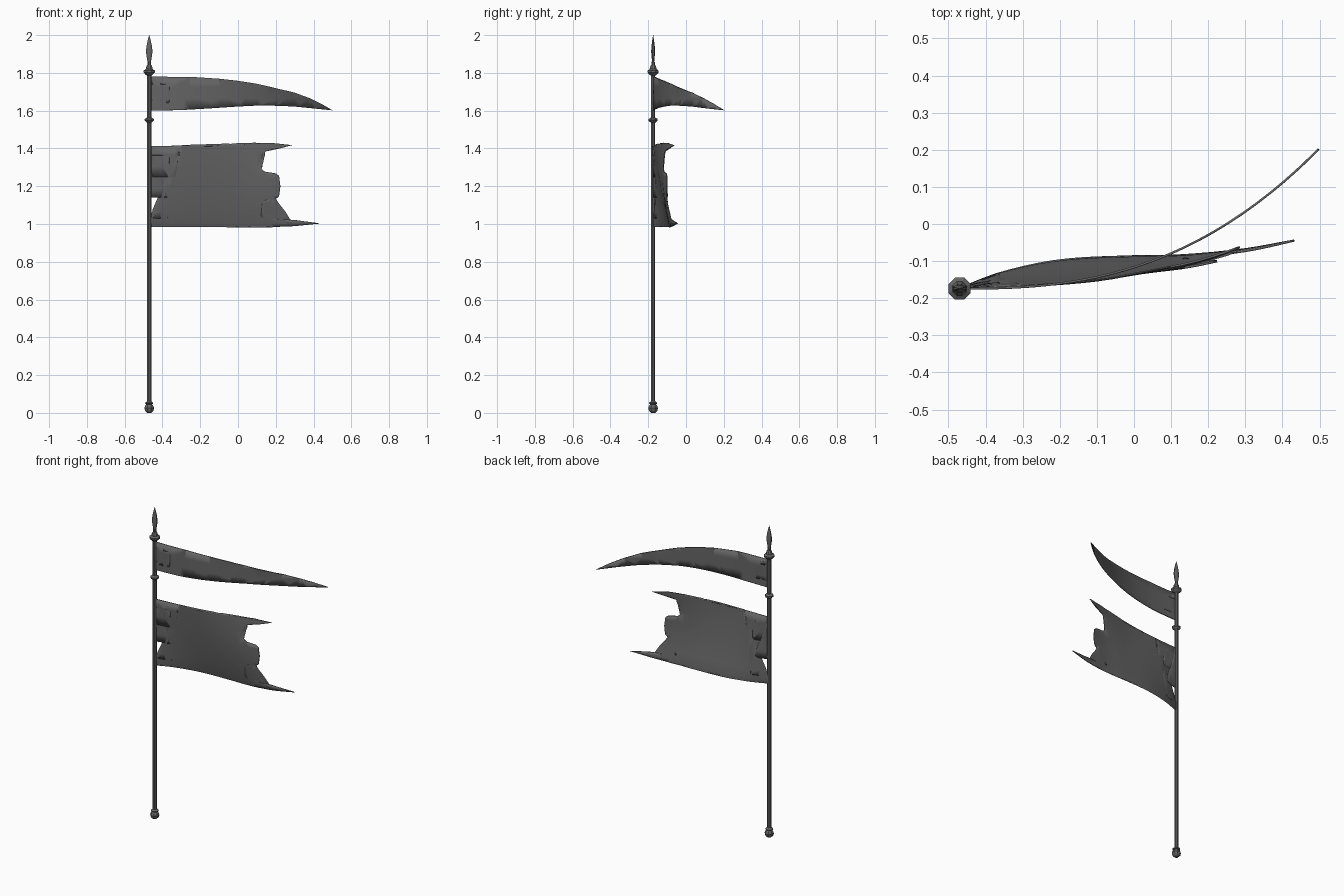
import bpy, bmesh, math
from mathutils import Vector

if "Cube" in bpy.data.objects:
    bpy.data.objects.remove(bpy.data.objects["Cube"])

PX, PY = -0.47, -0.174  # pole axis

grey = bpy.data.materials.new("dark grey")
grey.use_nodes = True
grey.diffuse_color = (0.13, 0.13, 0.13, 1)
grey.node_tree.nodes["Principled BSDF"].inputs["Base Color"].default_value = grey.diffuse_color


def finish(name, bm, angle):
    mesh = bpy.data.meshes.new(name)
    bm.to_mesh(mesh)
    bm.free()
    mesh.materials.append(grey)
    obj = bpy.data.objects.new(name, mesh)
    bpy.context.collection.objects.link(obj)
    bpy.context.view_layer.objects.active = obj
    for other in bpy.context.selected_objects:
        other.select_set(False)
    obj.select_set(True)
    bpy.ops.object.shade_smooth_by_angle(angle=math.radians(angle))
    return obj


def lathe(name, profile, flat=1.0, sides=8):
    """Closed turned part around the pole axis from (radius, height) pairs."""
    bm = bmesh.new()
    rings = []
    for r, z in profile:
        ring = []
        for i in range(sides):
            a = math.tau * (i + 0.5) / sides
            ring.append(bm.verts.new((PX + r * math.cos(a), PY + r * flat * math.sin(a), z)))
        rings.append(ring)
    for low, high in zip(rings, rings[1:]):
        for i in range(sides):
            j = (i + 1) % sides
            bm.faces.new((low[i], low[j], high[j], high[i]))
    bm.faces.new(rings[0][::-1])
    bm.faces.new(rings[-1])
    return finish(name, bm, 25)


def curve_at(points, x):
    """Smooth interpolation through (x, y) points."""
    x = min(max(x, points[0][0]), points[-1][0])
    i = max(k for k in range(len(points) - 1) if points[k][0] <= x)
    (x0, y0), (x1, y1) = points[i], points[i + 1]

    def slope(k):
        a, b = points[max(k - 1, 0)], points[min(k + 1, len(points) - 1)]
        return (b[1] - a[1]) / (b[0] - a[0])

    h = x1 - x0
    t = (x - x0) / h
    return ((2 * t**3 - 3 * t**2 + 1) * y0 + (t**3 - 2 * t**2 + t) * h * slope(i)
            + (3 * t**2 - 2 * t**3) * y1 + (t**3 - t**2) * h * slope(i + 1))


def window(low, high, edge=-0.362, c=0.013):
    """Rounded notch beside the pole, listed from bottom to top."""
    return [(PX, low), (edge - c, low), (edge - c / 4, low + c / 4), (edge, low + c),
            (edge, high - c), (edge - c / 4, high - c / 4), (edge - c, high), (PX, high)]


def cloth(name, outline, depth):
    """Flat outline cut into a grid, bent by depth(x, z) and thickened."""
    bm = bmesh.new()
    bm.faces.new([bm.verts.new((x, 0, z)) for x, z in outline])
    bmesh.ops.triangulate(bm, faces=bm.faces[:])

    def cut(point, normal):
        bmesh.ops.bisect_plane(bm, geom=bm.verts[:] + bm.edges[:] + bm.faces[:],
                               plane_co=point, plane_no=normal, dist=1e-5)

    for i in range(25):
        cut((-0.45 + i * 0.039, 0, 0), (1, 0, 0))
    for i in range(14):
        cut((0, 0, 1.005 + i * 0.06), (0, 0, 1))
    for v in bm.verts:
        v.co.y = depth(v.co.x, v.co.z)
    bmesh.ops.recalc_face_normals(bm, faces=bm.faces[:])
    obj = finish(name, bm, 40)
    solid = obj.modifiers.new("thickness", 'SOLIDIFY')
    solid.thickness = 0.006
    solid.offset = 0
    return obj


# Pole and its turned fittings
lathe("pole", [(0.012, 0.03), (0.012, 1.81)])
lathe("bottom_knob", [(0.012, 0), (0.024, 0.011), (0.028, 0.026), (0.022, 0.04), (0.014, 0.046)])
lathe("bottom_ring", [(0.014, 0.044), (0.023, 0.049), (0.023, 0.054), (0.012, 0.062)])
lathe("middle_ring", [(0.012, 1.535), (0.018, 1.54), (0.026, 1.547), (0.026, 1.556), (0.012, 1.564)])
lathe("top_collar", [(0.012, 1.785), (0.02, 1.79), (0.032, 1.802), (0.032, 1.812),
                     (0.02, 1.82), (0.016, 1.836), (0.011, 1.842)])
lathe("spear_neck", [(0.011, 1.835), (0.009, 1.86)])
lathe("spear_tip", [(0.008, 1.85), (0.014, 1.88), (0.019, 1.912), (0.015, 1.945),
                    (0.008, 1.975), (0.001, 2.0)], flat=0.6)

# Upper pennant, sweeping backwards to a point
pennant = [(PX, 1.78), (-0.25, 1.779), (-0.1, 1.769), (0, 1.758), (0.1, 1.742), (0.2, 1.719),
           (0.3, 1.695), (0.38, 1.665), (0.44, 1.636), (0.498, 1.602), (0.4, 1.612), (0.3, 1.622),
           (0.2, 1.626), (0.1, 1.627), (0, 1.622), (-0.15, 1.612), (-0.3, 1.603), (PX, 1.6)]
pennant += window(1.64, 1.738)
cloth("pennant", pennant, lambda x, z: PY + 0.378 * max(0, (x - PX) / 0.97) ** 2.6)

# Lower banner with two long tails and a square tongue
banner = [(PX, 1.412), (-0.3, 1.415), (-0.15, 1.411), (0, 1.419), (0.1, 1.428), (0.18, 1.429),
          (0.285, 1.417), (0.22, 1.4), (0.145, 1.384), (0.128, 1.365), (0.125, 1.29),
          (0.142, 1.277), (0.2, 1.268), (0.217, 1.255), (0.224, 1.2), (0.217, 1.147),
          (0.2, 1.133), (0.145, 1.126), (0.128, 1.11), (0.121, 1.045), (0.135, 1.03),
          (0.3, 1.021), (0.432, 1.003), (0.3, 0.989), (0.2, 0.985), (0, 0.985),
          (-0.1, 0.99), (PX, 0.987)]
banner += window(1.03, 1.14) + window(1.25, 1.364)
low_edge = [(PX, -0.174), (-0.36, -0.132), (-0.2, -0.098), (0, -0.087), (0.12, -0.085),
            (0.3, -0.068), (0.44, -0.04)]
high_edge = [(PX, -0.174), (-0.3, -0.168), (-0.1, -0.152), (0.05, -0.125), (0.15, -0.105),
             (0.22, -0.085), (0.29, -0.06)]


def banner_depth(x, z):
    w = min(max((z - 0.99) / 0.43, 0), 1)
    belly = 0.02 * 4 * w * (1 - w) * min(max((x - PX) / 0.6, 0), 1)
    return curve_at(low_edge, x) * (1 - w) + curve_at(high_edge, x) * w - belly


cloth("banner", banner, banner_depth)
